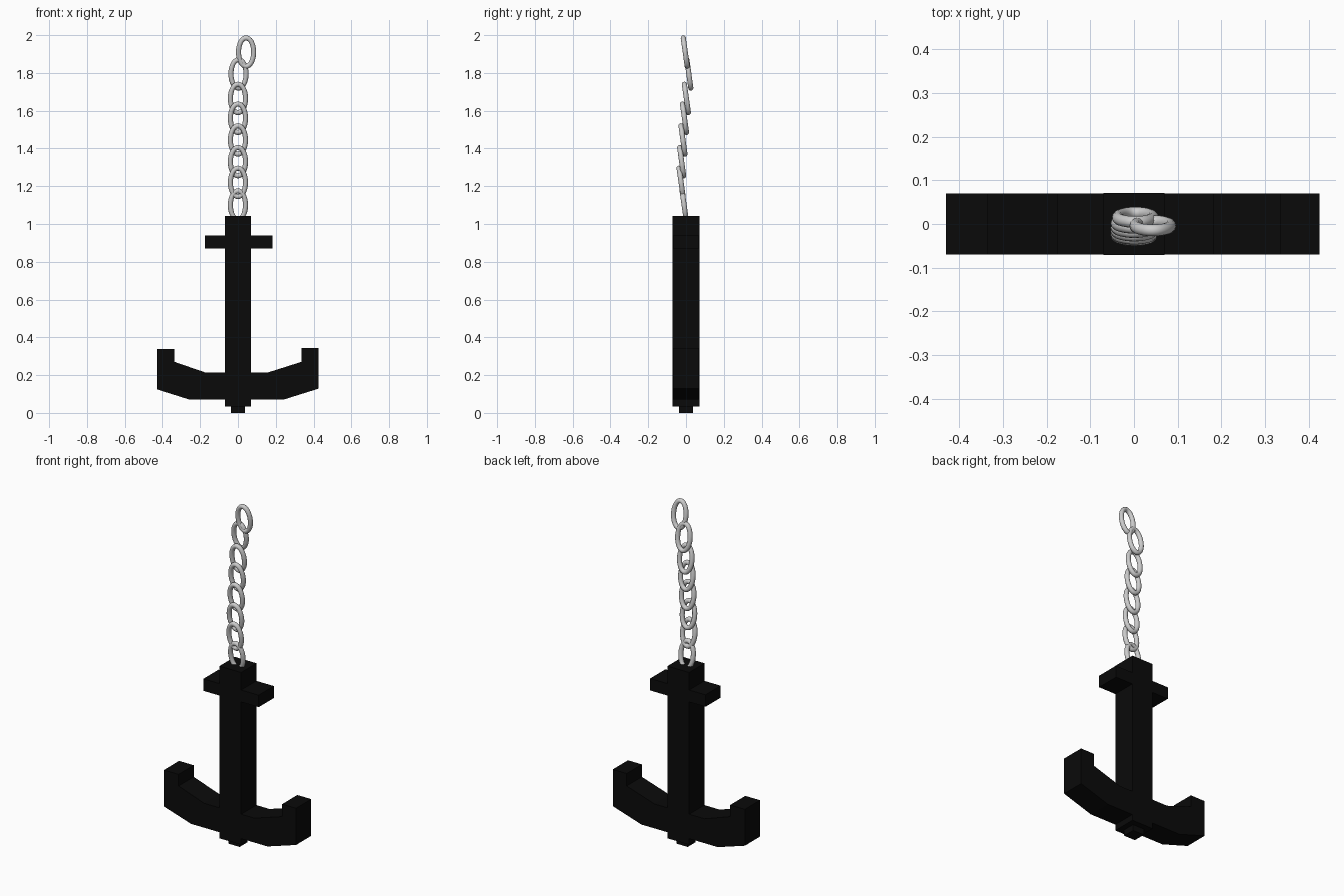
import bpy, bmesh, math

if "Cube" in bpy.data.objects:
    bpy.data.objects.remove(bpy.data.objects["Cube"])


def material(name, rgb):
    m = bpy.data.materials.new(name)
    m.diffuse_color = (*rgb, 1)
    m.use_nodes = True
    m.node_tree.nodes["Principled BSDF"].inputs["Base Color"].default_value = m.diffuse_color
    return m


iron = material("black iron", (0.003, 0.003, 0.003))
steel = material("pale steel", (0.6, 0.6, 0.6))


def extrude(name, profile, half_depth):
    """Extrude an x-z outline symmetrically along y."""
    bm = bmesh.new()
    face = bm.faces.new([bm.verts.new((x, -half_depth, z)) for x, z in profile])
    new = bmesh.ops.extrude_face_region(bm, geom=[face])["geom"]
    bmesh.ops.translate(bm, vec=(0, 2 * half_depth, 0),
                        verts=[v for v in new if isinstance(v, bmesh.types.BMVert)])
    bmesh.ops.recalc_face_normals(bm, faces=bm.faces)
    mesh = bpy.data.meshes.new(name)
    bm.to_mesh(mesh)
    bm.free()
    mesh.materials.append(iron)
    ob = bpy.data.objects.new(name, mesh)
    bpy.context.collection.objects.link(ob)
    return ob


def box(name, x0, x1, z0, z1, half_depth):
    return extrude(name, [(x0, z0), (x1, z0), (x1, z1), (x0, z1)], half_depth)


# Shank, bottom nub and stock
box("shank", -0.07, 0.07, 0.035, 1.043, 0.071)
box("bottom_nub", -0.037, 0.037, 0, 0.06, 0.037)
box("stock", -0.175, 0.183, 0.87, 0.94, 0.07)

# Curved arms with upturned tips, one outline
extrude("arms", [
    (-0.255, 0.07), (0.24, 0.07), (0.425, 0.128), (0.425, 0.343),
    (0.335, 0.343), (0.335, 0.27), (0.155, 0.213), (-0.17, 0.213),
    (-0.335, 0.27), (-0.335, 0.338), (-0.43, 0.338), (-0.43, 0.125)], 0.07)

# Chain: oval links, all leaning slightly back to front
links = [(0, -0.01, 1.10), (0, -0.026, 1.22), (0, -0.023, 1.33), (0, -0.016, 1.445),
         (0, -0.008, 1.56), (0, 0.002, 1.665), (0.003, 0.015, 1.795), (0.043, -0.004, 1.91)]
for i, loc in enumerate(links):
    bpy.ops.mesh.primitive_torus_add(
        major_segments=32, minor_segments=12, major_radius=0.04, minor_radius=0.0135,
        location=loc, rotation=(math.radians(8), 0, 0))
    link = bpy.context.object
    link.name = f"chain_link_{i + 1}"
    # stand the ring up and stretch it by moving its two halves of section
    for v in link.data.vertices:
        x, y, z = v.co
        a = math.atan2(y, x)
        v.co = (x, -z, y + 0.036 * math.sin(a))
    link.data.materials.append(steel)
    bpy.ops.object.shade_smooth_by_angle(angle=math.radians(60))
